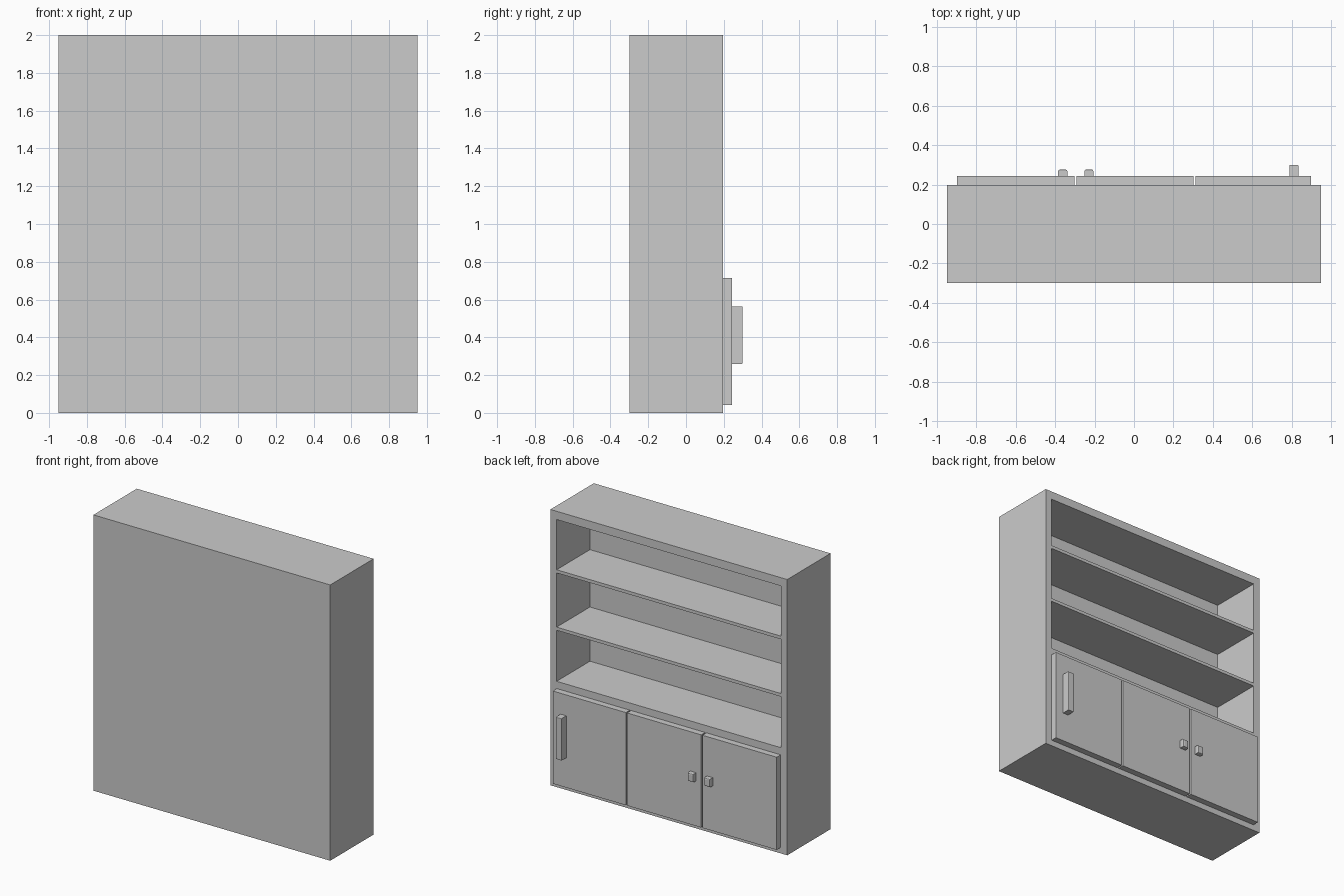
import bpy
import bmesh
from mathutils import Vector

if "Cube" in bpy.data.objects:
    bpy.data.objects.remove(bpy.data.objects["Cube"])

BACK, FRONT, DOOR_FACE = -0.30, 0.197, 0.243


def box(name, lo, hi, front_bevel=0.0):
    """Box between two corners, optionally chamfered around its +y face."""
    lo, hi = Vector(lo), Vector(hi)
    bm = bmesh.new()
    bmesh.ops.create_cube(bm, size=1.0)
    for v in bm.verts:
        v.co = (lo + hi) / 2 + v.co * (hi - lo)
    if front_bevel:
        edges = [e for e in bm.edges if all(v.co.y > hi.y - 1e-5 for v in e.verts)]
        bmesh.ops.bevel(bm, geom=edges, offset=front_bevel, segments=2,
                        profile=0.5, affect='EDGES')
    mesh = bpy.data.meshes.new(name)
    bm.to_mesh(mesh)
    bm.free()
    obj = bpy.data.objects.new(name, mesh)
    bpy.context.collection.objects.link(obj)
    return obj


# Carcass block with three open shelf bays cut into it
carcass = box("carcass", (-0.95, BACK, 0), (0.95, FRONT, 2))
bpy.context.view_layer.objects.active = carcass
for z0, z1 in ((0.767, 1.137), (1.16, 1.553), (1.576, 1.94)):
    cutter = box("bay_cutter", (-0.90, -0.185, z0), (0.90, FRONT + 0.1, z1))
    cutter.hide_render = True
    mod = carcass.modifiers.new("bay", 'BOOLEAN')
    mod.operation = 'DIFFERENCE'
    mod.solver = 'EXACT'
    mod.object = cutter
    bpy.ops.object.modifier_apply(modifier=mod.name)
    bpy.data.objects.remove(cutter)

# Three cupboard doors
for i, (x0, x1) in enumerate(((-0.898, -0.302), (-0.292, 0.303), (0.313, 0.898))):
    box(f"door_{i + 1}", (x0, FRONT, 0.043), (x1, DOOR_FACE, 0.715))

# Small knobs on the paired doors
for i, x in enumerate((-0.362, -0.229)):
    box(f"knob_{i + 1}", (x - 0.023, DOOR_FACE, 0.37), (x + 0.023, 0.277, 0.43), 0.009)

# Long pull handle on the single door
box("pull_handle", (0.79, DOOR_FACE, 0.26), (0.835, 0.30, 0.564), 0.004)
